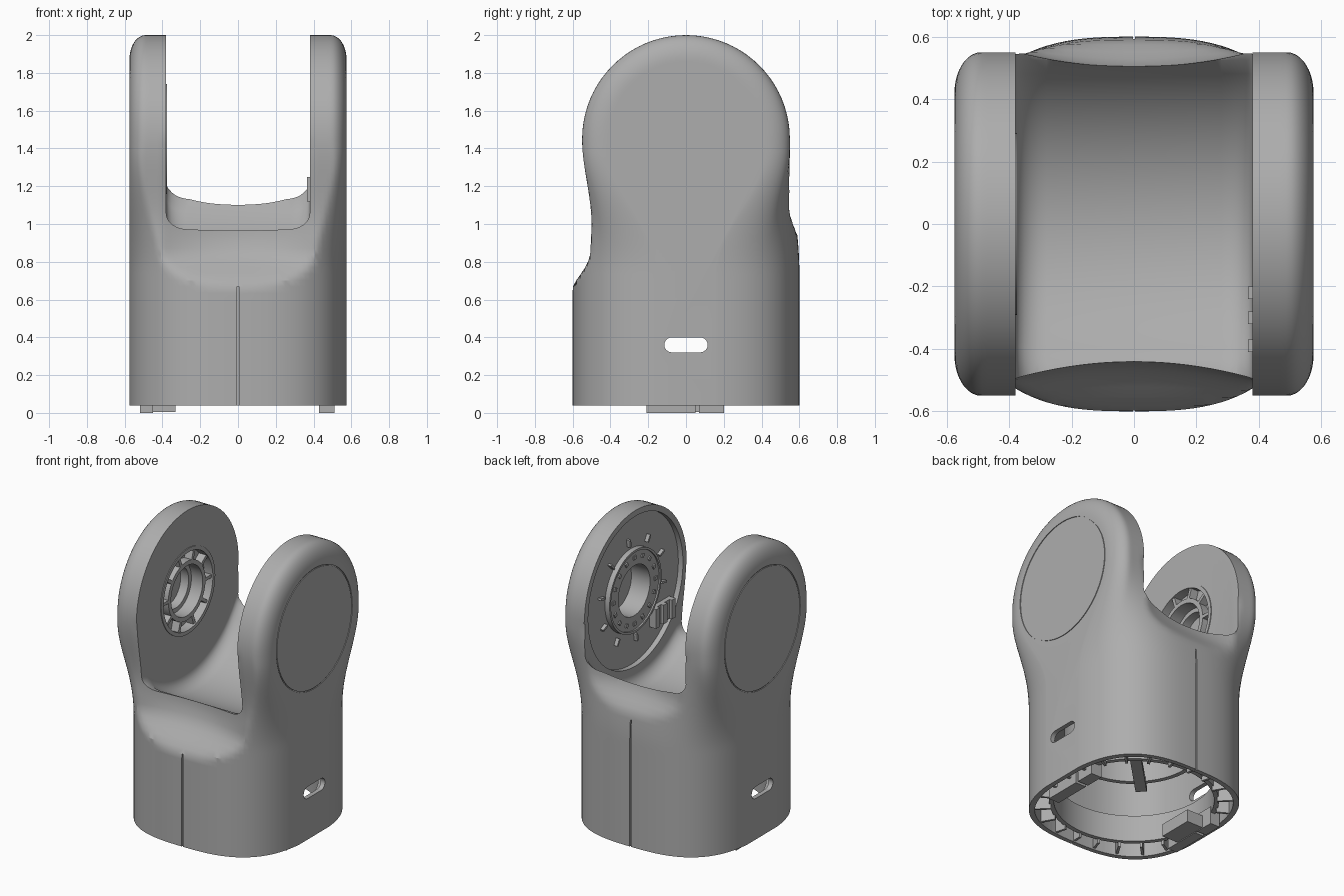
import bpy, bmesh
from math import sin, cos, pi, sqrt
from mathutils import Matrix

cube = bpy.data.objects.get("Cube")
if cube:
    bpy.data.objects.remove(cube, do_unlink=True)

grey = bpy.data.materials.new("cast grey")
grey.use_nodes = True
COLOUR = (0.42, 0.42, 0.42, 1)
grey.diffuse_color = COLOUR
grey.node_tree.nodes["Principled BSDF"].inputs["Base Color"].default_value = COLOUR

AXIS_Z = 1.45      # height of the joint axis
HALF_X = 0.575     # half width over both arms
BASE_Z = 0.04      # lower rim of the housing


def finish(name, bm):
    bmesh.ops.recalc_face_normals(bm, faces=bm.faces)
    mesh = bpy.data.meshes.new(name)
    bm.to_mesh(mesh)
    bm.free()
    mesh.materials.append(grey)
    ob = bpy.data.objects.new(name, mesh)
    bpy.context.collection.objects.link(ob)
    return ob


def loft(name, rows, loop=False):
    """Skin closed sections; loop joins the last to the first, else both ends are capped."""
    bm = bmesh.new()
    vs = [[bm.verts.new(p) for p in row] for row in rows]
    n = len(vs[0])
    for a, b in zip(vs, vs[1:] + vs[:1] if loop else vs[1:]):
        for i in range(n):
            j = (i + 1) % n
            bm.faces.new((a[i], a[j], b[j], b[i]))
    if not loop:
        bm.faces.new(vs[0])
        bm.faces.new(vs[-1])
    return finish(name, bm)


def box(name, x, y, z, turn=0):
    bm = bmesh.new()
    bmesh.ops.create_cube(bm, size=1)
    size = [b - a for a, b in (x, y, z)]
    mid = [(a + b) / 2 for a, b in (x, y, z)]
    bm.transform(Matrix.Rotation(turn, 4, 'Z') @ Matrix.Translation(mid) @ Matrix.Diagonal(size + [1]))
    return finish(name, bm)


def on_joint(r, t, x):
    return (x, r * cos(t), AXIS_Z + r * sin(t))


def on_post(r, t, z):
    return (r * cos(t), r * sin(t), z)


def turns(n):
    return [2 * pi * i / n for i in range(n)]


def disc(name, place, r, a, b, n=64):
    return loft(name, [[place(r, t, h) for t in turns(n)] for h in (a, b)])


def tube(name, place, r0, r1, a, b, n=64):
    return loft(name, [[place(r, t, h) for r, h in ((r0, a), (r1, a), (r1, b), (r0, b))]
                       for t in turns(n)], loop=True)


def cut(ob, cutter):
    mod = ob.modifiers.new("cut", 'BOOLEAN')
    mod.operation = 'DIFFERENCE'
    mod.solver = 'EXACT'
    mod.object = cutter
    bpy.context.view_layer.objects.active = ob
    bpy.ops.object.modifier_apply(modifier=mod.name)
    bpy.data.objects.remove(cutter, do_unlink=True)


def smooth(a, b, v):
    t = min(1, max(0, (v - a) / (b - a)))
    return t * t * (3 - 2 * t)


def follow(points, z):
    """Piecewise reading of a (z, y) profile."""
    for (z0, y0), (z1, y1) in zip(points, points[1:]):
        if z <= z1:
            return y0 + (y1 - y0) * smooth(z0, z1, z)
    return points[-1][1]


# Housing: side outlines skinned from one arm to the other
FRONT = [(0.62, 0.61), (0.86, 0.505), (1.0, 0.50), (AXIS_Z, 0.55)]
BACK = [(0.86, 0.61), (1.1, 0.56), (AXIS_Z, 0.55)]


def arm_radius(x):
    t = min(1, max(0, (abs(x) - 0.49) / (HALF_X - 0.49)))
    return 0.55 - 0.13 * (1 - sqrt(1 - t * t))


def depth(x, z, strip, low, high):
    body = 0.6 * (1 - (abs(x) / 0.58) ** 2.8) ** (1 / 2.8)
    k = smooth(0.75, 1.4, z)
    dip = 0.06 * max(0, 1 - (x / 0.4) ** 2) * smooth(low, high, z)
    return min(body + (arm_radius(x) - body) * k, follow(strip, z) - dip)


levels = [BASE_Z, 0.3, 0.55] + [0.6 + 0.034 * i for i in range(25)]
sections = []
for i in range(-28, 29):
    x = HALF_X * sin(pi / 2 * i / 28)
    row = [(x, depth(x, z, BACK, 0.9, 1.14), z) for z in levels]
    row += [on_joint(arm_radius(x), pi * j / 40, x) for j in range(41)]
    row += [(x, -depth(x, z, FRONT, 0.68, 0.95), z) for z in reversed(levels)]
    sections.append(row)
housing = loft("housing", sections)

# Fork opening with a hollowed saddle floor and rounded corners
opening = []
for i in range(33):
    y = -0.7 + 1.4 * i / 32
    yc = min(0.54, max(-0.45, y))
    floor = AXIS_Z - sqrt(0.405 - (yc + 0.026) ** 2)
    arc = [(0.28 + 0.1 * cos(t), floor + 0.08 - 0.08 * sin(t)) for t in [pi / 12 * k for k in range(7)]]
    half = [(0.38, 2.2)] + arc
    opening.append([(x, y, z) for x, z in half] + [(-x, y, z) for x, z in reversed(half)])
cut(housing, loft("opening_cutter", opening))


# Hollow base
def wall(t, a, b):
    """Radius of the rounded square plan in direction t."""
    return ((abs(cos(t)) / a) ** 2.8 + (abs(sin(t)) / b) ** 2.8) ** (-1 / 2.8)


cut(housing, loft("base_cutter", [[on_post(wall(t, 0.545, 0.57), t, z) for t in turns(96)] for z in (-0.1, 0.6)]))
cut(housing, disc("upper_cutter", on_post, 0.42, 0.5, 0.77))

# Cable slots through both sides
slot = []
for x in (-0.8, 0.8):
    slot.append([(x, s * 0.075 + 0.04 * cos(t), 0.36 + 0.04 * sin(t))
                 for s, start in ((1, -pi / 2), (-1, pi / 2))
                 for t in [start + pi * k / 8 for k in range(9)]])
cut(housing, loft("slot_cutter", slot))

# Parting lines at front and back, cap outlines on both sides
cut(housing, box("front_line", (-0.004, 0.004), (-0.65, -0.58), (-0.1, 0.67)))
cut(housing, box("back_line", (-0.004, 0.004), (0.58, 0.65), (-0.1, 0.9)))
for s in (-1, 1):
    cut(housing, tube("cap_line", on_joint, 0.402, 0.409, s * 0.57, s * 0.6))

# Joint recesses in the inner arm faces
cut(housing, disc("bearing_recess", on_joint, 0.29, -0.44, -0.3))
cut(housing, disc("bearing_bore", on_joint, 0.17, -0.53, -0.4))
cut(housing, disc("drive_recess", on_joint, 0.51, 0.3, 0.415, 96))
cut(housing, disc("drive_bore", on_joint, 0.17, 0.4, 0.53))

parts = [housing]


def spoke(name, angle, r, size_r, size_t, x):
    """Small block placed around the joint axis."""
    bm = bmesh.new()
    bmesh.ops.create_cube(bm, size=1)
    mid = Matrix.Translation(((x[0] + x[1]) / 2, r, 0))
    bm.transform(Matrix.Translation((0, 0, AXIS_Z)) @ Matrix.Rotation(angle, 4, 'X') @ mid
                 @ Matrix.Diagonal((x[1] - x[0], size_r, size_t, 1)))
    parts.append(finish(name, bm))


# Bearing hub on the -x arm
parts.append(tube("bearing_rim", on_joint, 0.265, 0.291, -0.445, -0.375))
parts.append(tube("bearing_sleeve", on_joint, 0.17, 0.2, -0.445, -0.385))
parts.append(tube("bearing_step", on_joint, 0.14, 0.171, -0.535, -0.47))
for t in turns(10):
    spoke("bearing_spoke", t, 0.232, 0.075, 0.022, (-0.445, -0.385))

# Drive ring on the +x arm, with bolts, pegs and a connector
parts.append(tube("drive_ring", on_joint, 0.17, 0.28, 0.39, 0.42))
parts.append(tube("drive_lip", on_joint, 0.265, 0.28, 0.38, 0.395))
for t in turns(16):
    spoke("drive_bolt", t, 0.225, 0.025, 0.025, (0.382, 0.395))
for t in turns(10):
    spoke("drive_peg", t + 0.2, 0.335, 0.05, 0.014, (0.39, 0.42))
parts.append(box("connector_base", (0.385, 0.42), (-0.41, -0.2), (1.12, 1.25)))
for y in (-0.41, -0.32, -0.24):
    parts.append(box("connector_tab", (0.365, 0.39), (y, y + 0.04), (1.12, 1.25)))

# Base collar, ribs, cross braces and locking feet
parts.append(tube("base_collar", on_post, 0.495, 0.525, 0.08, 0.26))
parts.append(tube("inner_collar", on_post, 0.40, 0.43, 0.45, 0.62))
for t in turns(24):
    parts.append(box("base_rib", (0.515, wall(t, 0.55, 0.575)), (-0.008, 0.008), (0.05, 0.2), t))
for t in (pi / 4, 3 * pi / 4):
    parts.append(box("cross_brace", (-0.51, 0.51), (-0.035, 0.035), (0.44, 0.48), t))
for y in (-0.21, -0.08, 0.07):
    parts.append(box("left_foot", (0.43, 0.51), (y, y + 0.13), (0, 0.12)))
    parts.append(box("right_foot", (-0.52, -0.45), (y, y + 0.13), (0, 0.12)))
parts.append(box("right_latch", (-0.46, -0.33), (-0.12, 0.12), (0.005, 0.09)))

# Smooth shading with crisp edges
bpy.ops.object.select_all(action='DESELECT')
for ob in parts:
    ob.select_set(True)
bpy.context.view_layer.objects.active = housing
bpy.ops.object.shade_smooth_by_angle(angle=0.52)
